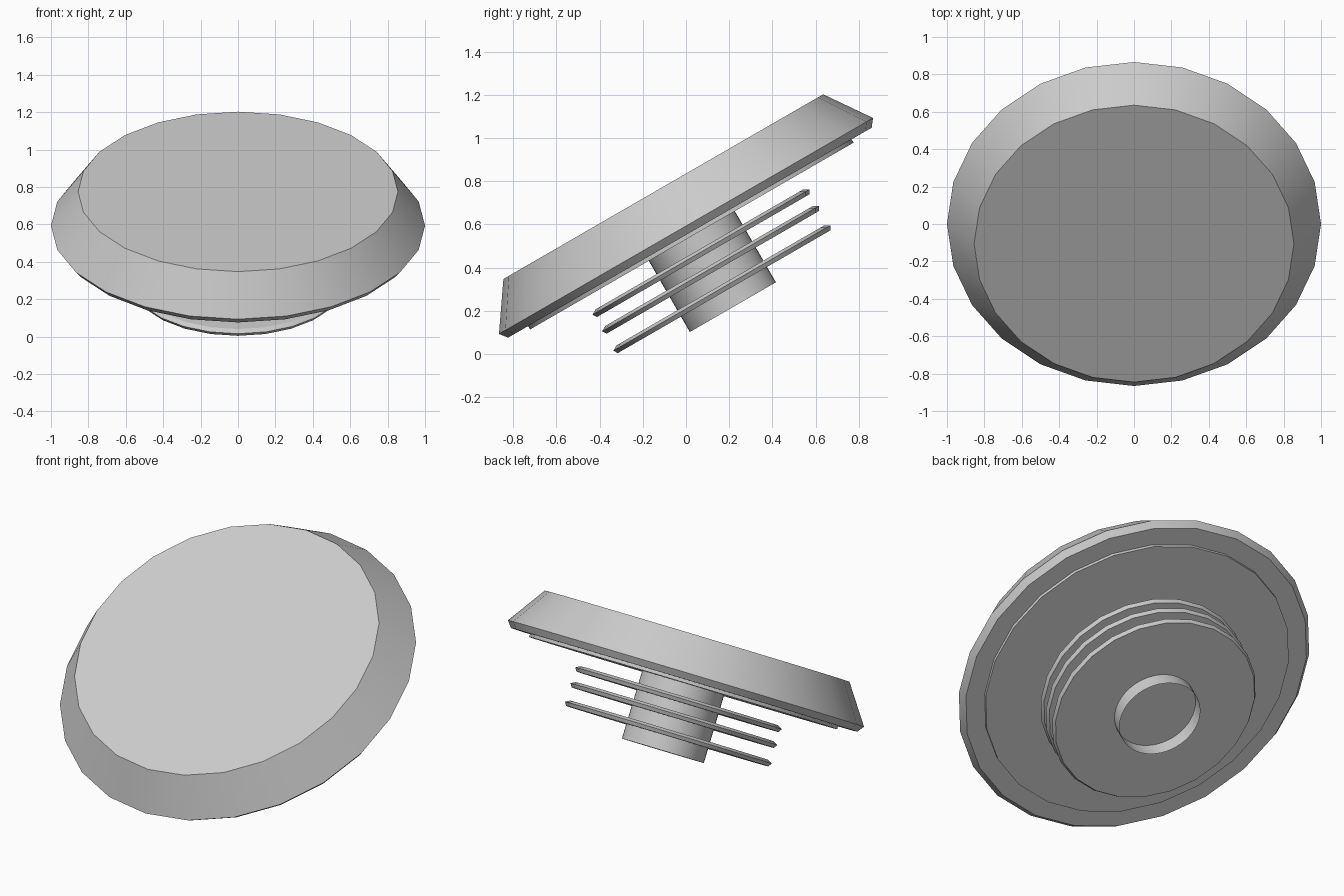
import bpy, bmesh, math

if "Cube" in bpy.data.objects:
    bpy.data.objects.remove(bpy.data.objects["Cube"])

TILT = math.radians(30)
CENTRE_Z = 0.593


def lathe(name, profile, sides=24, caps=True):
    """Spin (radius, height) points, listed bottom to top, then tilt the part."""
    bm = bmesh.new()
    rings = []
    for r, h in profile:
        rings.append([bm.verts.new((r * math.cos(2 * math.pi * i / sides),
                                    r * math.sin(2 * math.pi * i / sides), h))
                      for i in range(sides)])
    for a, b in zip(rings, rings[1:]):
        for i in range(sides):
            j = (i + 1) % sides
            bm.faces.new((a[i], a[j], b[j], b[i]))
    if caps:
        bm.faces.new(rings[0][::-1])
        bm.faces.new(rings[-1])
    mesh = bpy.data.meshes.new(name)
    bm.to_mesh(mesh)
    bm.free()
    ob = bpy.data.objects.new(name, mesh)
    bpy.context.collection.objects.link(ob)
    ob.location.z = CENTRE_Z
    ob.rotation_euler.x = TILT
    bpy.ops.object.select_all(action='DESELECT')
    ob.select_set(True)
    bpy.context.view_layer.objects.active = ob
    bpy.ops.object.shade_smooth_by_angle(angle=math.radians(25))
    return ob


# Large tapered plate with a chamfered rim
lathe("main_plate", [(0.972, -0.036), (1.0, 0.0), (0.855, 0.21)])

# Shallow step on the underside
lathe("under_step", [(0.865, -0.054), (0.865, -0.03)])

# Three thin chamfered discs around the stem
for n, h in enumerate((-0.159, -0.248, -0.352), 1):
    lathe(f"disc_{n}", [(0.568, h), (0.58, h + 0.02), (0.555, h + 0.034)])

# Open-ended tube running through the discs
lathe("stem_tube", [(0.23, -0.434), (0.23, -0.05)], sides=48, caps=False)
